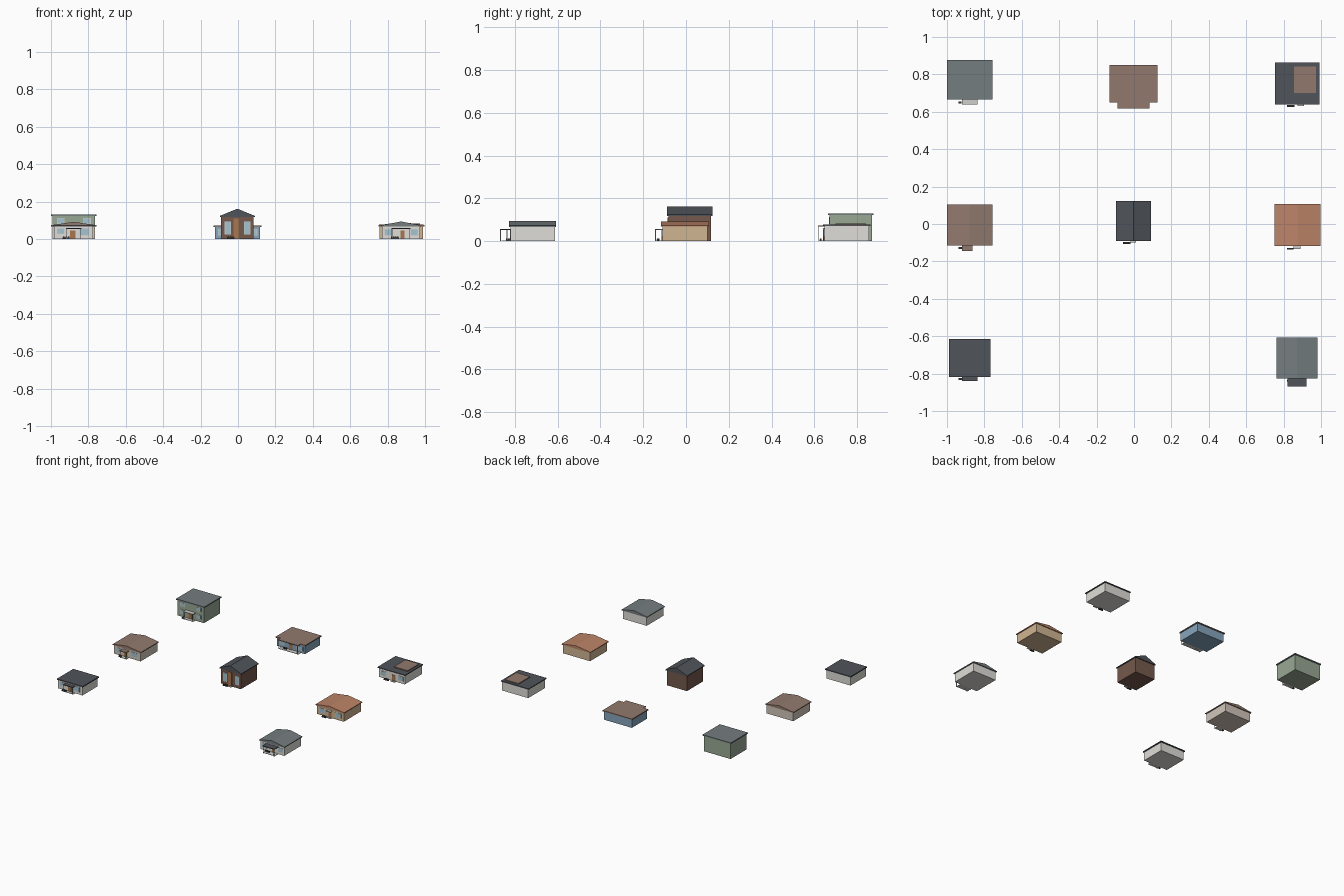
import bpy, bmesh

if "Cube" in bpy.data.objects:
    bpy.data.objects.remove(bpy.data.objects["Cube"])


def rgb(h):
    c = [int(h[i:i + 2], 16) / 255 for i in (0, 2, 4)]
    return tuple(((v + 0.055) / 1.055) ** 2.4 if v > 0.04 else v / 12.92 for v in c) + (1,)


MATS = {}
for name, h in dict(slate="50545a", grey="757d7f", brown="92796d", terracotta="bd8468",
                    white="e0ded8", greige="d2c7bb", tan="d0b592", green="98a894",
                    blue="86a5bd", umber="75594b", wood="a9764f", glass="a4c4d2",
                    dark="3a3a3c", light="cfcfca").items():
    MATS[name] = bpy.data.materials.new(name)
    MATS[name].diffuse_color = rgb(h)


def mesh(name, verts, faces, mat):
    me = bpy.data.meshes.new(name)
    me.from_pydata(verts, [], faces)
    bm = bmesh.new()
    bm.from_mesh(me)
    bmesh.ops.recalc_face_normals(bm, faces=bm.faces)
    bm.to_mesh(me)
    bm.free()
    me.materials.append(MATS[mat])
    ob = bpy.data.objects.new(name, me)
    bpy.context.collection.objects.link(ob)


def extrude_y(name, prof, y0, y1, mat):
    n = len(prof)
    v = [(x, y, z) for y in (y0, y1) for x, z in prof]
    f = [list(range(n)), list(range(n, 2 * n))]
    f += [[i, (i + 1) % n, n + (i + 1) % n, n + i] for i in range(n)]
    mesh(name, v, f, mat)


def box(name, x0, x1, y0, y1, z0, z1, mat):
    extrude_y(name, [(x0, z0), (x1, z0), (x1, z1), (x0, z1)], y0, y1, mat)


def window(x0, x1, y, z0, z1):
    box("window_frame", x0 - .003, x1 + .003, y - .002, y, z0 - .003, z1 + .003, "light")
    box("window_glass", x0, x1, y - .003, y, z0, z1, "glass")


def house(x0, x1, y0, y1, h, top, wall, roof, gable, door, wins, canopy=None, bench=None):
    o = .007                                  # eave overhang
    wy = y0 + o                               # front wall plane
    box("walls", x0 + o, x1 - o, wy, y1 - o, 0, h, wall)
    if gable:
        m, t = (x0 + x1) / 2, .006
        extrude_y("gable_roof", [(x0, h), (x1, h), (x1, h + t), (m, top), (x0, h + t)], y0, y1, roof)
    else:
        box("flat_roof", x0, x1, y0, y1, h, top, roof)
    box("door", door[0], door[1], wy - .003, wy, 0, door[2], "wood")
    for w in wins:
        window(w[0], w[1], wy, w[2], w[3])
    if canopy:
        a, b, cy, cz, mat, posts = canopy
        box("porch_canopy", a, b, cy, wy, cz - .005, cz, mat)
        box("porch_step", a, b, cy + .006, wy, 0, .003, "light")
        if posts:
            for px in (a + .002, b - .006):
                box("porch_post", px, px + .004, cy + .001, cy + .005, 0, cz - .005, "light")
    if bench:                                 # low planter row beside the door
        a, b, by = bench
        box("planter", a, b, by - .005, by + .005, 0, .008, "dark")
        n = max(1, round((b - a) / .012))
        for i in range(n):
            c = a + (b - a) * (i + .5) / n
            box("planter_shrub", c - .004, c + .004, by - .004, by + .004, .008, .013, "dark")


# back row
house(-1, -.757, .665, .877, .122, .13, "green", "grey", False, (-.895, -.865, .045),
      [(x, x + .035, z, z + .027) for x in (-.965, -.825) for z in (.025, .083)],
      (-.92, -.837, .64, .062, "light", True), (-.937, -.922, .65))
house(-.13, .125, .65, .85, .065, .073, "blue", "brown", False, (-.02, .01, .045),
      [(-.105, -.06, .022, .05), (.05, .1, .022, .05)],
      (-.088, .083, .618, .073, "brown", True), (-.06, -.03, .645))
house(.754, .992, .64, .863, .07, .077, "white", "slate", False, (.875, .905, .048),
      [(.78, .82, .022, .052), (.93, .97, .022, .052)], None, (.818, .858, .63))
box("roof_deck", .855, .973, .70, .842, .077, .084, "brown")
box("door_step", .873, .91, .63, .65, 0, .004, "light")

# middle row
house(-1, -.757, -.115, .105, .068, .092, "greige", "brown", True, (-.905, -.877, .045),
      [(-.97, -.935, .022, .052), (-.84, -.79, .022, .052)],
      (-.92, -.863, -.145, .057, "brown", True), (-.937, -.915, -.128))
house(-.097, .09, -.09, .124, .118, .162, "umber", "slate", True, (-.025, .005, .11),
      [(-.068, -.04, .028, .09), (.035, .063, .028, .09)],
      None, (-.058, -.018, -.102))
box("door_step", -.02, .01, -.1, -.083, 0, .004, "light")
house(.75, .997, -.118, .107, .068, .092, "tan", "terracotta", True, (.86, .885, .045),
      [(.785, .825, .022, .052), (.92, .965, .022, .052)],
      (.853, .89, -.133, .057, "light", False), (.818, .853, -.132))

# front row
house(-.99, -.767, -.817, -.615, .067, .075, "white", "slate", False, (-.897, -.87, .045),
      [(-.965, -.93, .03, .055), (-.845, -.8, .022, .055)],
      (-.92, -.837, -.84, .058, "slate", True), (-.937, -.9, -.828))
house(.762, .98, -.827, -.607, .067, .094, "white", "grey", True, (.868, .89, .045),
      [(.785, .82, .022, .052), (.925, .96, .022, .05)],
      (.82, .922, -.87, .058, "slate", True), (.818, .86, -.838))

for m in bpy.data.materials:
    if m.users and not m.is_grease_pencil:
        m.use_nodes = True
        m.node_tree.nodes["Principled BSDF"].inputs["Base Color"].default_value = m.diffuse_color
